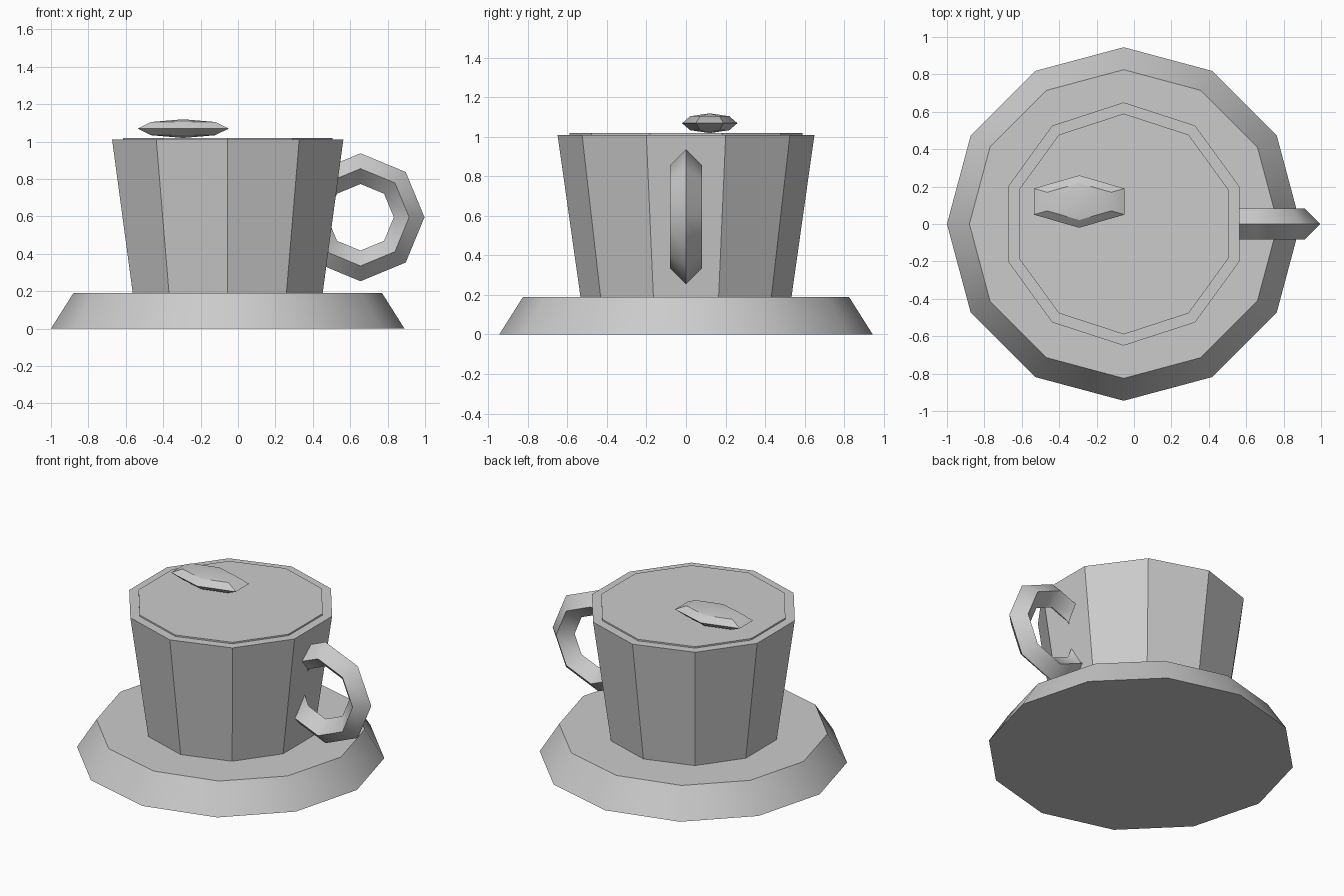
import bpy
import math

cube = bpy.data.objects.get("Cube")
if cube:
    bpy.data.objects.remove(cube, do_unlink=True)

# One plain grey for the whole set
grey = bpy.data.materials.new("plain_grey")
grey.use_nodes = True
colour = (0.6, 0.6, 0.6, 1)
grey.diffuse_color = colour
grey.node_tree.nodes["Principled BSDF"].inputs["Base Color"].default_value = colour

CUP_X = -0.055


def finish(name):
    """Name the new object, colour it and smooth only its gentle edges."""
    obj = bpy.context.object
    obj.name = obj.data.name = name
    obj.data.materials.append(grey)
    bpy.ops.object.transform_apply(location=False, rotation=True, scale=True)
    bpy.ops.object.shade_smooth_by_angle(angle=math.radians(33))
    return obj


def frustum(name, sides, r_bottom, r_top, z_bottom, z_top):
    """Upright prism with a corner pointing straight forward and back."""
    bpy.ops.mesh.primitive_cone_add(
        vertices=sides, radius1=r_bottom, radius2=r_top,
        depth=z_top - z_bottom,
        location=(CUP_X, 0, (z_bottom + z_top) / 2))
    return finish(name)


# Saucer, cup and thin lid
frustum("saucer", 12, 0.945, 0.825, 0, 0.19)
frustum("cup", 10, 0.534, 0.65, 0.19, 1.01)
frustum("lid", 10, 0.59, 0.59, 1.0, 1.02)

# Ring handle with a diamond section, sunk into the cup wall
bpy.ops.mesh.primitive_torus_add(
    major_segments=8, minor_segments=4, major_radius=0.26, minor_radius=0.082,
    location=(0.655, 0, 0.595), rotation=(math.pi / 2, 0, 0))
finish("handle")

# Flattened, off-centre lid knob
bpy.ops.mesh.primitive_uv_sphere_add(
    segments=6, ring_count=4, radius=1, location=(-0.293, 0.12, 1.069))
bpy.context.object.scale = (0.28, 0.14, 0.05)
finish("lid_knob")
